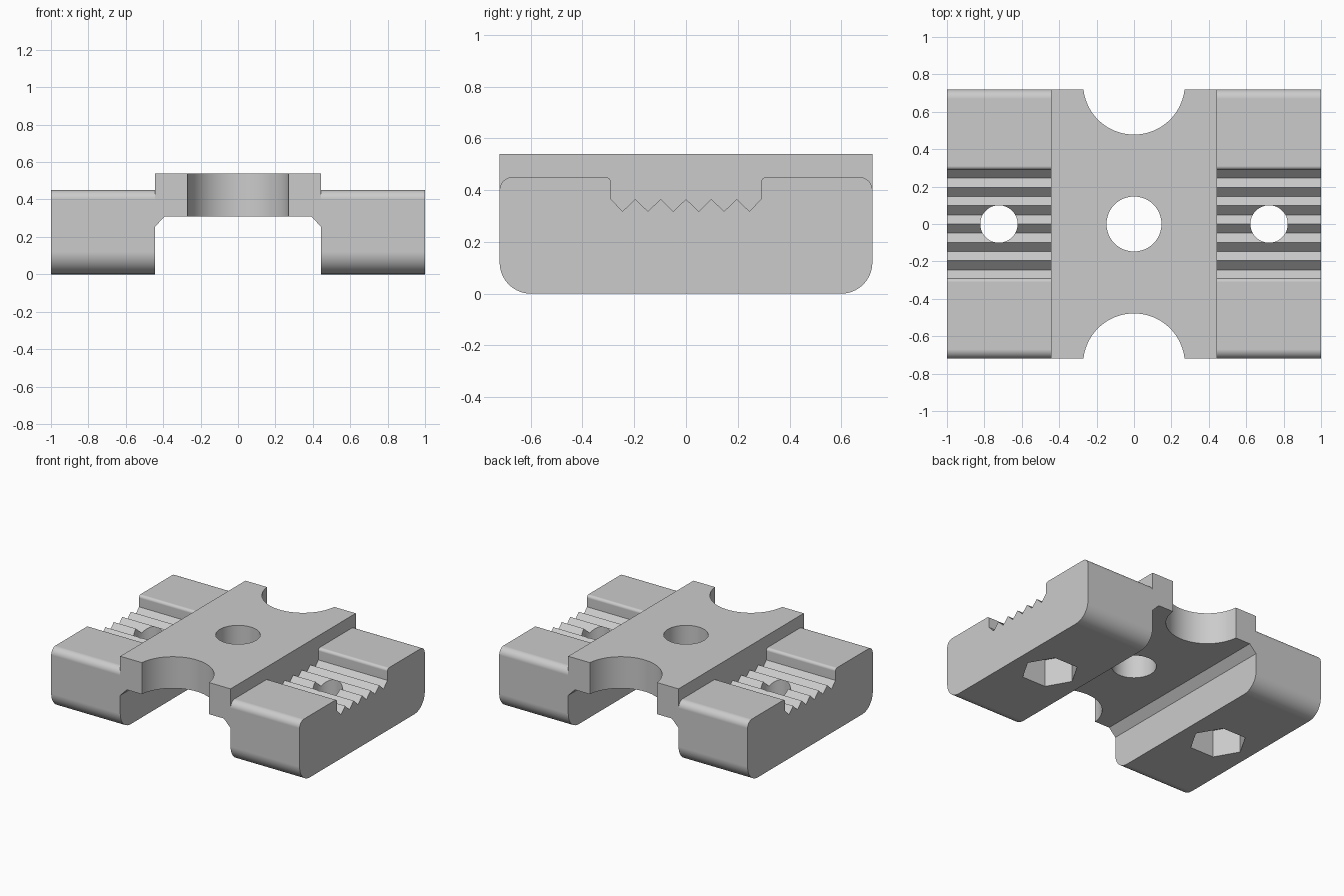
import bpy, bmesh
from math import cos, sin, pi, radians
from mathutils import Vector

old = bpy.data.objects.get("Cube")
if old:
    bpy.data.objects.remove(old, do_unlink=True)

grey = bpy.data.materials.new("plain grey")
grey.use_nodes = True
colour = (0.6, 0.6, 0.6, 1)
grey.diffuse_color = colour
grey.node_tree.nodes["Principled BSDF"].inputs["Base Color"].default_value = colour

HALF_DEPTH, INNER, OUTER = 0.72, 0.444, 1.0


def prism(name, points, offset):
    """Extrude a closed outline of 3D points along the offset."""
    bm = bmesh.new()
    face = bm.faces.new([bm.verts.new(p) for p in points])
    new = bmesh.ops.extrude_face_region(bm, geom=[face])["geom"]
    bmesh.ops.translate(bm, vec=Vector(offset),
                        verts=[v for v in new if isinstance(v, bmesh.types.BMVert)])
    bmesh.ops.recalc_face_normals(bm, faces=bm.faces)
    mesh = bpy.data.meshes.new(name)
    bm.to_mesh(mesh)
    bm.free()
    mesh.materials.append(grey)
    obj = bpy.data.objects.new(name, mesh)
    bpy.context.collection.objects.link(obj)
    return obj


def arc(cx, cy, r, start, end, steps=10):
    """Points on an arc, angles in degrees."""
    angles = [radians(start + (end - start) * i / steps) for i in range(steps + 1)]
    return [(cx + r * cos(a), cy + r * sin(a)) for a in angles]


def hole(x, y, r, sides, z0, z1):
    ring = arc(x, y, r, 0, 360, sides)[:-1]
    return prism("hole_cutter", [(px, py, z0) for px, py in ring], (0, 0, z1 - z0))


def finish(obj, cutters):
    """Cut the holes, then shade curves smooth and flats flat."""
    bpy.ops.object.select_all(action='DESELECT')
    bpy.context.view_layer.objects.active = obj
    obj.select_set(True)
    for cutter in cutters:
        mod = obj.modifiers.new("cut", 'BOOLEAN')
        mod.operation, mod.solver, mod.object = 'DIFFERENCE', 'EXACT', cutter
        bpy.ops.object.modifier_apply(modifier=mod.name)
        bpy.data.objects.remove(cutter, do_unlink=True)
    bpy.ops.object.shade_smooth_by_angle(angle=radians(30))
    mod = obj.modifiers.new("flat faces", 'WEIGHTED_NORMAL')
    mod.keep_sharp = True


# Half of the clamp block section (y, z): rounded corners, groove wall, teeth
half = arc(HALF_DEPTH - 0.12, 0.12, 0.12, -90, 0)
half += arc(HALF_DEPTH - 0.05, 0.40, 0.05, 0, 90)
half += arc(0.31, 0.43, 0.02, 90, 180, 6)
half += [(0.29, 0.365)]
pitch = 0.049
half += [(i * pitch, 0.318 if i % 2 else 0.365) for i in range(5, 0, -1)]
section = half + [(0, 0.365)] + [(-y, z) for y, z in reversed(half)]

# Clamp blocks with a bolt hole and a hexagonal nut pocket
for name, side in (("left_clamp_block", 1), ("right_clamp_block", -1)):
    block = prism(name, [(side * INNER, y, z) for y, z in section],
                  (side * (OUTER - INNER), 0, 0))
    x = side * 0.722
    finish(block, [hole(x, 0, 0.1, 48, -0.1, 0.7), hole(x, 0, 0.19, 6, -0.1, 0.2)])

# Raised bridge with chamfered underside, centre hole and two end notches
right = [(0.39, 0.31), (INNER, 0.255), (INNER, 0.54)]
outline = right + [(-x, z) for x, z in reversed(right)]
bridge = prism("bridge", [(x, -HALF_DEPTH, z) for x, z in outline],
               (0, 2 * HALF_DEPTH, 0))
finish(bridge, [hole(0, 0, 0.147, 64, 0, 1),
                hole(0, 0.75, 0.272, 96, 0, 1),
                hole(0, -0.75, 0.272, 96, 0, 1)])
